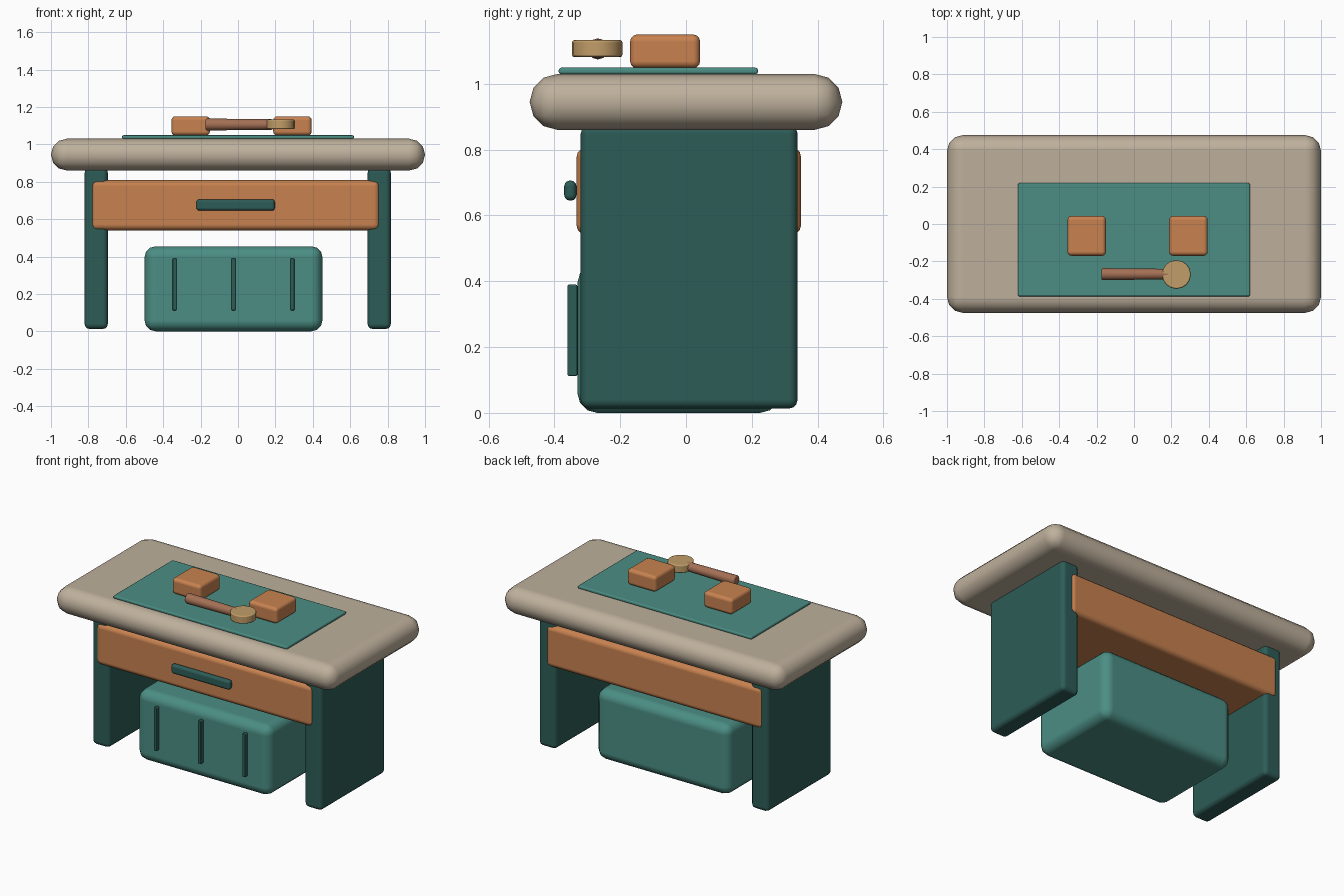
import bpy
import bmesh
import math
from mathutils import Matrix, Vector

cube = bpy.data.objects.get("Cube")
if cube:
    bpy.data.objects.remove(cube, do_unlink=True)


def material(name, rgb):
    m = bpy.data.materials.new(name)
    m.use_nodes = True
    m.diffuse_color = (*rgb, 1)
    bsdf = next(n for n in m.node_tree.nodes if n.type == 'BSDF_PRINCIPLED')
    bsdf.inputs["Base Color"].default_value = (*rgb, 1)
    return m


SAND = material("sand", (0.515, 0.434, 0.332))
TEAL = material("teal", (0.070, 0.270, 0.231))
DARK = material("dark green", (0.026, 0.107, 0.095))
ORANGE = material("orange wood", (0.578, 0.223, 0.080))
TAN = material("tan wood", (0.533, 0.337, 0.138))
BROWN = material("reddish brown", (0.376, 0.162, 0.091))


def finish(name, bm, mat, bevel, segments):
    """Turn a bmesh into a smooth-shaded object with rounded edges."""
    me = bpy.data.meshes.new(name)
    for f in bm.faces:
        f.smooth = True
    bm.to_mesh(me)
    bm.free()
    me.materials.append(mat)
    ob = bpy.data.objects.new(name, me)
    bpy.context.collection.objects.link(ob)
    mod = ob.modifiers.new("Rounded edges", 'BEVEL')
    mod.width = bevel
    mod.segments = segments
    mod.limit_method = 'ANGLE'
    mod.angle_limit = math.radians(40)
    mod.harden_normals = True
    return ob


def box(name, x, y, z, mat, bevel, segments=3):
    """Rounded box from (min, max) ranges."""
    bm = bmesh.new()
    bmesh.ops.create_cube(bm, size=1)
    size = Vector([r[1] - r[0] for r in (x, y, z)])
    mid = Vector([(r[0] + r[1]) / 2 for r in (x, y, z)])
    for v in bm.verts:
        v.co = v.co * size + mid
    return finish(name, bm, mat, bevel, segments)


def rod(name, centre, r1, r2, depth, sides, mat, bevel, along_x=False):
    """Round rod, upright or lying along x."""
    bm = bmesh.new()
    turn = Matrix.Rotation(math.pi / 2, 4, 'Y') if along_x else Matrix()
    bmesh.ops.create_cone(bm, cap_ends=True, segments=sides, radius1=r1, radius2=r2,
                          depth=depth, matrix=Matrix.Translation(centre) @ turn)
    return finish(name, bm, mat, bevel, 2)


# Desk
box("tabletop", (-1, 1), (-0.475, 0.475), (0.86, 1.03), SAND, 0.0845)
for side, x in (("right", -0.758), ("left", 0.755)):
    box(side + "_leg_panel", (x - 0.062, x + 0.062), (-0.32, 0.339),
        (0.013, 0.875), DARK, 0.027)
box("drawer", (-0.785, 0.758), (-0.333, 0.35), (0.54, 0.808), ORANGE, 0.032)
box("drawer_handle", (-0.223, 0.197), (-0.37, -0.333), (0.645, 0.706), DARK, 0.017)

# Crate under the desk, with slats on its front
box("crate", (-0.50, 0.452), (-0.33, 0.285), (0, 0.455), TEAL, 0.06)
for i in range(3):
    x = -0.339 + i * 0.315
    box(f"crate_slat_{i + 1}", (x - 0.011, x + 0.011), (-0.36, -0.33),
        (0.112, 0.39), DARK, 0.005, 2)

# Things on the desk
box("desk_mat", (-0.62, 0.62), (-0.387, 0.219), (1.029, 1.049), TEAL, 0.008, 2)
for side, x in (("right", -0.253), ("left", 0.291)):
    box(side + "_block", (x - 0.103, x + 0.103), (-0.17, 0.043), (1.047, 1.15), ORANGE, 0.022)

# Mallet
rod("mallet_handle", (0.006, -0.268, 1.106), 0.032, 0.028, 0.36, 12, BROWN, 0.008, True)
rod("mallet_head", (0.227, -0.27, 1.107), 0.077, 0.077, 0.052, 16, TAN, 0.008)
